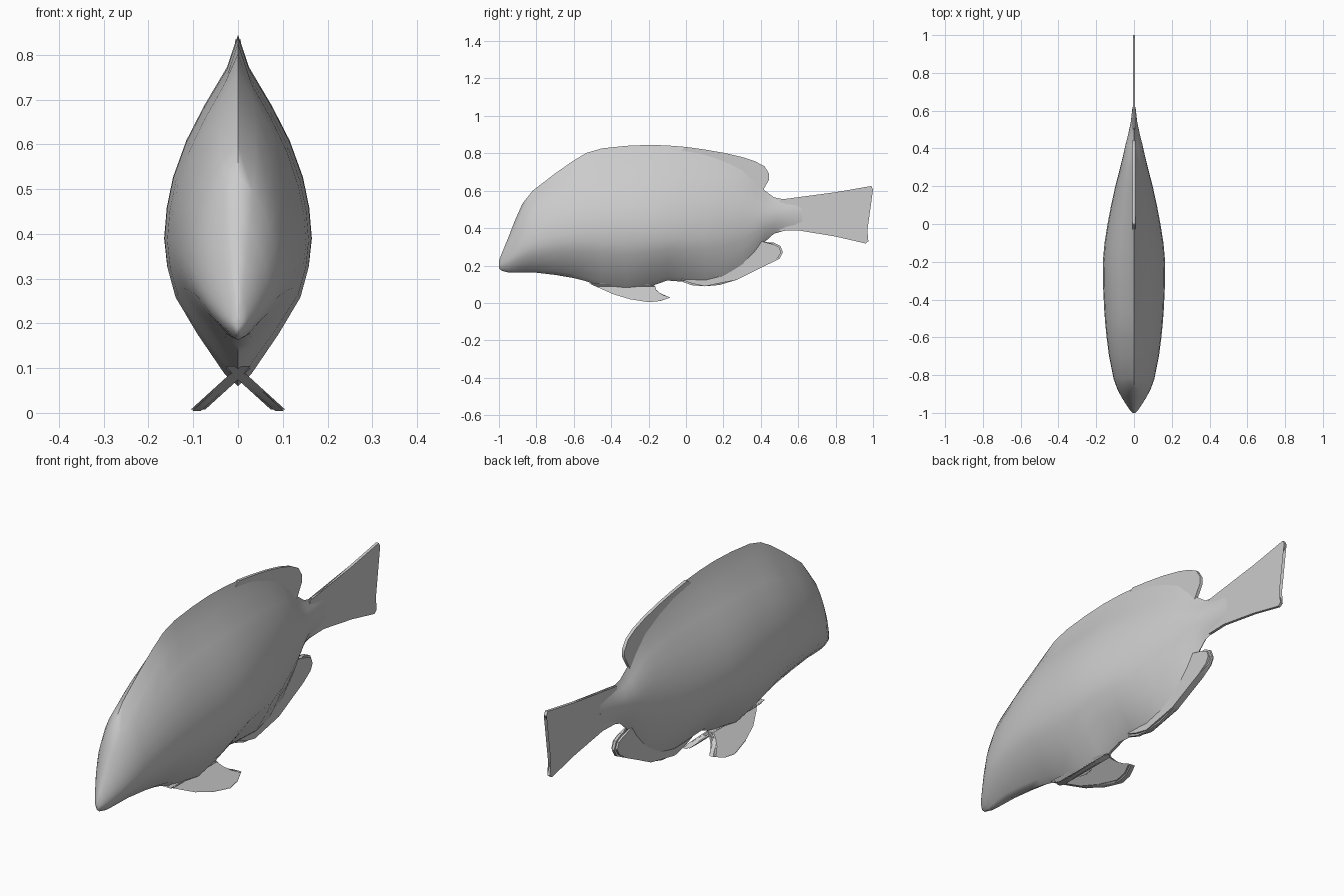
import bpy, bmesh, math

if "Cube" in bpy.data.objects:
    bpy.data.objects.remove(bpy.data.objects["Cube"])

skin = bpy.data.materials.new("fish_grey")
skin.diffuse_color = (0.6, 0.6, 0.6, 1)
skin.use_nodes = True
skin.node_tree.nodes["Principled BSDF"].inputs["Base Color"].default_value = skin.diffuse_color


def finish(bm, name, angle=40):
    bmesh.ops.recalc_face_normals(bm, faces=bm.faces[:])
    me = bpy.data.meshes.new(name)
    bm.to_mesh(me)
    bm.free()
    me.materials.append(skin)
    ob = bpy.data.objects.new(name, me)
    bpy.context.collection.objects.link(ob)
    bpy.ops.object.select_all(action='DESELECT')
    ob.select_set(True)
    bpy.context.view_layer.objects.active = ob
    bpy.ops.object.shade_smooth_by_angle(angle=math.radians(angle))
    return ob


# Body stations: y, belly z, widest z, back z, half width
stations = [
    (-1.0, .185, .20, .225, .006), (-.985, .172, .212, .265, .022),
    (-.95, .163, .24, .35, .045), (-.915, .163, .27, .44, .067),
    (-.875, .164, .30, .53, .088), (-.82, .164, .33, .60, .108),
    (-.70, .15, .36, .692, .132), (-.60, .133, .375, .762, .145),
    (-.53, .115, .38, .803, .152), (-.45, .085, .385, .826, .158),
    (-.32, .06, .39, .840, .164), (-.2, .085, .39, .845, .165),
    (-.1, .12, .39, .842, .156), (0, .112, .395, .834, .14),
    (.1, .105, .40, .818, .121), (.2, .125, .42, .785, .099),
    (.3, .18, .44, .74, .073), (.37, .25, .45, .67, .056),
    (.42, .325, .46, .602, .045), (.47, .37, .465, .565, .032),
    (.54, .39, .47, .55, .017), (.62, .388, .472, .556, .008)]
# Height fraction and width fraction above and below the widest line
upper = [(0, 1), (.15, .965), (.3, .88), (.48, .70), (.65, .46), (.84, .15), (1, 0)]
lower = [(1, 0), (.92, .18), (.65, .55), (.4, .85), (.2, .96)]


def section(y, zb, zc, zt, w):
    head = .6 * min(1, max(0, (-.45 - y) / .4))
    pts = []
    for t, f in lower:
        f += head * .6 * (math.sqrt(1 - t * t) - f)
        pts.append((w * f, y, zc - t * (zc - zb)))
    for t, f in upper:
        f += head * (math.sqrt(1 - t * t) - f)
        pts.append((w * f, y, zc + t * (zt - zc)))
    return pts + [(-x, a, z) for x, a, z in pts[-2:0:-1]]


bm = bmesh.new()
rings = [[bm.verts.new(p) for p in section(*s)] for s in stations]
n = len(rings[0])
for a, b in zip(rings, rings[1:]):
    for i in range(n):
        j = (i + 1) % n
        bm.faces.new((a[i], a[j], b[j], b[i]))
bm.faces.new(rings[0])
bm.faces.new(rings[-1])
finish(bm, "body", 60)


# Thin fin cut from a side outline (y, z); x follows from a lean function
def fin(name, outline, thick, bevel=0, lean=lambda y, z: 0):
    bm = bmesh.new()
    sides = [[bm.verts.new((lean(y, z) + s * thick / 2, y, z)) for y, z in outline]
             for s in (-1, 1)]
    m = len(outline)
    for i in range(m):
        j = (i + 1) % m
        bm.faces.new((sides[0][i], sides[0][j], sides[1][j], sides[1][i]))
    for s in sides:
        bm.faces.new(s)
    if bevel:
        edges = [e for e in bm.edges if abs(e.verts[0].co.y - e.verts[1].co.y) +
                 abs(e.verts[0].co.z - e.verts[1].co.z) > 1e-5]
        bmesh.ops.bevel(bm, geom=edges, offset=bevel, segments=2, affect='EDGES')
    bmesh.ops.triangulate(bm, faces=[f for f in bm.faces if len(f.verts) > 4])
    return finish(bm, name)


fin("tail_fin", [(.5, .385), (.6, .388), (.8, .355), (.96, .318), (.975, .33), (.945, .40),
                 (.928, .47), (.955, .55), (1.0, .607), (.99, .625), (.8, .592),
                 (.6, .556), (.5, .552)], .013)
fin("dorsal_fin_lobe", [(-.05, .8), (0, .834), (.1, .82), (.2, .803), (.3, .78), (.37, .757),
                        (.42, .73), (.445, .69), (.445, .66), (.425, .625), (.41, .6),
                        (.37, .5), (.1, .6)], .014)
fin("anal_fin", [(-.05, .2), (-.03, .117), (.03, .095), (.1, .089), (.18, .096), (.27, .123),
                 (.36, .168), (.44, .207), (.50, .236), (.518, .27), (.505, .305),
                 (.47, .322), (.41, .318), (.36, .36), (.2, .3)], .03, .009)

# Pair of splayed pelvic fins
for side, label in ((1, "left"), (-1, "right")):
    fin("pelvic_fin_" + label,
        [(-.52, .105), (-.46, .078), (-.39, .047), (-.3, .02), (-.2, .004), (-.14, .01),
         (-.085, .028), (-.10, .036), (-.14, .047), (-.165, .068), (-.165, .09),
         (-.2, .1), (-.35, .1)],
        .032, .006, lambda y, z: side * (.092 - 1.1 * (z - .005)))
